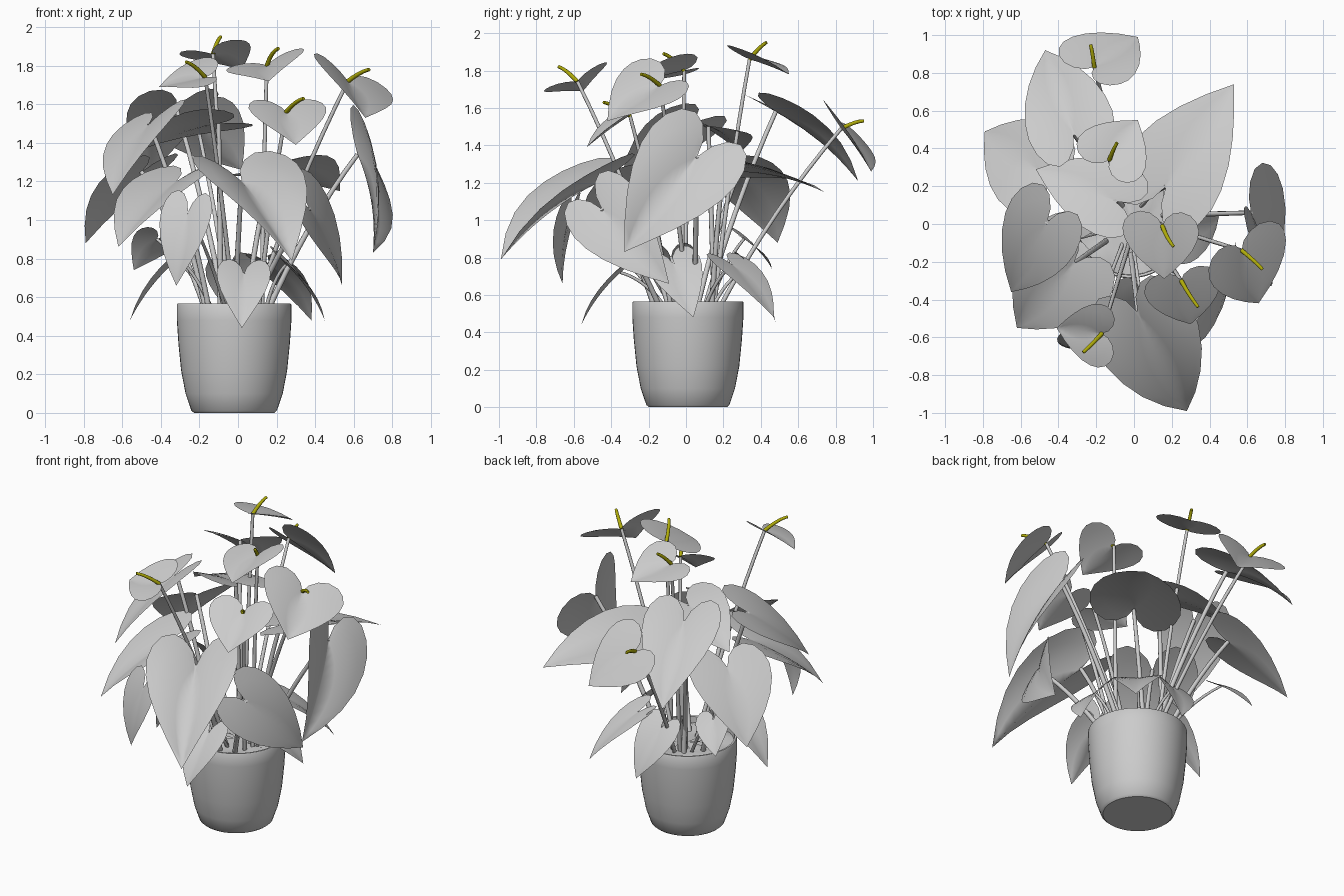
import bpy, bmesh, math, random
from mathutils import Vector

random.seed(4)
cube = bpy.data.objects.get("Cube")
if cube:
    bpy.data.objects.remove(cube, do_unlink=True)


def material(name, rgb):
    mat = bpy.data.materials.new(name)
    mat.use_nodes = True
    mat.diffuse_color = (*rgb, 1)
    mat.node_tree.nodes["Principled BSDF"].inputs["Base Color"].default_value = (*rgb, 1)
    return mat


GREY = material("pale grey", (0.6, 0.6, 0.6))
YELLOW = material("olive yellow", (0.43, 0.41, 0.003))


def finish(bm, name, mat, angle=50):
    """Turn a bmesh into a smooth shaded object."""
    mesh = bpy.data.meshes.new(name)
    bm.to_mesh(mesh)
    bm.free()
    mesh.materials.append(mat)
    obj = bpy.data.objects.new(name, mesh)
    bpy.context.collection.objects.link(obj)
    bpy.ops.object.select_all(action="DESELECT")
    obj.select_set(True)
    bpy.context.view_layer.objects.active = obj
    bpy.ops.object.shade_smooth_by_angle(angle=math.radians(angle))
    return obj


def lathe(name, profile, centre, mat, steps=48):
    bm = bmesh.new()
    verts = [bm.verts.new((r, 0, z)) for r, z in profile]
    edges = [bm.edges.new(pair) for pair in zip(verts, verts[1:])]
    bmesh.ops.spin(bm, geom=verts + edges, cent=(0, 0, 0), axis=(0, 0, 1),
                   angle=math.tau, steps=steps)
    bmesh.ops.remove_doubles(bm, verts=bm.verts, dist=0.0005)
    bmesh.ops.recalc_face_normals(bm, faces=bm.faces)
    bmesh.ops.translate(bm, verts=bm.verts, vec=centre)
    return finish(bm, name, mat, 40)


def tube(name, start, bend, end, radii, mat, sides=8, steps=8):
    """Round tube along a quadratic curve, tapered from radii[0] to radii[1]."""
    bm = bmesh.new()
    rings = []
    for i in range(steps + 1):
        t = i / steps
        centre = start * (1 - t) ** 2 + bend * (2 * t * (1 - t)) + end * t * t
        along = ((bend - start) * (1 - t) + (end - bend) * t).normalized()
        side = along.cross(Vector((0.3, 1, 0.2))).normalized()
        other = along.cross(side)
        radius = radii[0] + (radii[1] - radii[0]) * t
        rings.append([bm.verts.new(centre + radius * (side * math.cos(a) + other * math.sin(a)))
                      for a in (math.tau * k / sides for k in range(sides))])
    for low, high in zip(rings, rings[1:]):
        for k in range(sides):
            n = (k + 1) % sides
            bm.faces.new((low[k], low[n], high[n], high[k]))
    bm.faces.new(rings[0])
    bm.faces.new(rings[-1])
    bmesh.ops.recalc_face_normals(bm, faces=bm.faces)
    return finish(bm, name, mat)


# Half outline of a heart shaped blade: (along the midrib, across)
HEART = [(0, 0), (-0.14, 0.05), (-0.25, 0.15), (-0.29, 0.27), (-0.24, 0.39), (-0.12, 0.47),
         (0.03, 0.5), (0.2, 0.48), (0.4, 0.41), (0.6, 0.3), (0.8, 0.16), (1, 0)]


def blade(name, base, tip, normal, width, fold, arch=0.1):
    """Heart shaped leaf, folded up along its midrib and arched lengthwise."""
    axis = tip - base
    length = axis.length
    axis.normalize()
    up = (normal - axis * normal.dot(axis)).normalized()
    side = axis.cross(up)
    rows = 4
    bm = bmesh.new()
    for sign in (-1, 1):
        grid = []
        for i, (along, across) in enumerate(HEART):
            rib = i / (len(HEART) - 1)
            row = []
            for k in range(rows + 1):
                f = k / rows
                s = rib + (along - rib) * f
                w = across * f * width
                rise = fold * w * (1 - 0.9 * w / width) + arch * length * s * (1 - s) * 2
                row.append(bm.verts.new(base + axis * s * length + side * sign * w + up * rise))
            grid.append(row)
        for a, b in zip(grid, grid[1:]):
            for k in range(rows):
                quad = (a[k], a[k + 1], b[k + 1], b[k])
                bm.faces.new(quad if sign < 0 else quad[::-1])
    bmesh.ops.remove_doubles(bm, verts=bm.verts, dist=0.0005)
    bm.normal_update()
    if sum(f.normal.dot(up) for f in bm.faces) < 0:
        bmesh.ops.reverse_faces(bm, faces=bm.faces)
    return finish(bm, name, GREY, 80)


POT = Vector((-0.02, 0.01, 0))


def stalk(name, top, radius):
    """Stalk rising from the soil to the notch of a blade."""
    flat = Vector((top.x, top.y, 0)) - POT
    swing = Vector((random.uniform(-1, 1), random.uniform(-1, 1), 0)) * 0.04
    root = POT + flat.normalized() * min(0.13, flat.length) + swing + Vector((0, 0, 0.5))
    bend = (root + top) / 2 + Vector((0, 0, 0.07)) - flat * 0.04
    tube(name, root, bend, top, (radius * 1.3, radius), GREY)


# Pot with a hollow rim, and lumpy soil
lathe("pot", [(0, 0), (0.208, 0), (0.222, 0.012), (0.252, 0.1), (0.275, 0.22), (0.289, 0.36),
              (0.297, 0.48), (0.297, 0.56), (0.293, 0.566), (0.28, 0.564), (0.277, 0.5)], POT, GREY)
soil = lathe("soil", [(0, 0.535), (0.06, 0.53), (0.12, 0.53), (0.18, 0.53), (0.23, 0.53),
                      (0.28, 0.525)], POT, GREY, 24)
for v in soil.data.vertices:
    v.co.z += random.uniform(-0.012, 0.012)

# Leaves: notch, tip, facing direction, width, fold
LARGE_LEAVES = [
    ((0.02, -0.47, 1.2), (0.28, -0.99, 0.79), (0.22, -0.6, 0.75), 0.56, 0.7),
    ((-0.46, 0.01, 1.5), (-0.65, -0.36, 1.13), (-0.62, -0.47, 0.6), 0.46, 0.15),
    ((0.62, 0.06, 1.34), (0.7, -0.33, 0.83), (0.9, 0.08, 0.4), 0.56, 0.55),
    ((0.37, -0.45, 1.06), (0.54, -0.09, 0.66), (0.78, -0.42, 0.33), 0.42, 0.2),
    ((-0.32, -0.21, 1.2), (-0.62, -0.55, 0.86), (-0.45, -0.4, 0.75), 0.54, 0.3),
    ((-0.5, 0.28, 1.25), (-0.79, 0.49, 0.88), (-0.7, 0.45, 0.55), 0.52, 0.15),
    ((-0.32, 0.48, 1.58), (-0.47, 0.92, 1.21), (-0.2, 0.5, 0.8), 0.47, 0.35),
    ((0.17, 0.2, 1.26), (0.53, 0.74, 1.15), (0, 0.36, 0.94), 0.56, 0.15),
    ((-0.1, 0.12, 1.5), (-0.52, 0.29, 1.36), (-0.28, 0.38, 0.88), 0.43, 0.2),
]
SMALL_LEAVES = [
    ((0.03, -0.35, 0.72), (0.02, -0.56, 0.44), (0, -0.75, 0.6), 0.28, 0.3),
    ((-0.26, -0.62, 1.04), (-0.32, -0.66, 0.66), (-0.35, -0.9, 0.1), 0.28, 0.25),
    ((-0.31, -0.08, 0.8), (-0.56, -0.05, 0.48), (-0.78, 0.12, 0.58), 0.29, 0.2),
    ((0.18, 0.25, 0.76), (0.38, 0.47, 0.48), (0.45, 0.45, 0.75), 0.3, 0.15),
    ((0.25, -0.07, 0.77), (0.45, 0.04, 0.48), (0.75, 0, 0.6), 0.29, 0.2),
    ((-0.04, 0.32, 0.74), (0.03, 0.48, 0.45), (-0.1, 0.75, 0.6), 0.26, 0.2),
    ((-0.42, 0.31, 0.9), (-0.54, 0.46, 0.74), (-0.1, 0.8, 0.58), 0.23, 0.15),
]
for label, table, radius in (("large", LARGE_LEAVES, 0.012), ("small", SMALL_LEAVES, 0.008)):
    for n, (base, tip, facing, width, fold) in enumerate(table, 1):
        base, tip, facing = map(Vector, (base, tip, facing))
        blade(f"{label}_leaf_{n}", base, tip, facing, width, fold)
        stalk(f"{label}_leaf_stalk_{n}", base, radius)

# Flowers: notch, tip and facing of the bract, width, end of the spike
FLOWERS = [
    ((-0.21, 0.83, 1.49), (0.02, 0.99, 1.26), (0, 0.7, 0.7), 0.45, (-0.23, 0.95, 1.53)),
    ((-0.13, 0.34, 1.86), (0.02, 0.55, 1.78), (0.05, 0.42, 0.9), 0.4, (-0.09, 0.43, 1.95)),
    ((0.15, -0.01, 1.8), (0.16, -0.29, 1.72), (-0.25, -0.25, 0.9), 0.42, (0.21, -0.12, 1.89)),
    ((-0.17, -0.58, 1.74), (-0.41, -0.55, 1.69), (-0.2, -0.4, 0.9), 0.37, (-0.27, -0.68, 1.82)),
    ((0.57, -0.14, 1.72), (0.66, -0.42, 1.53), (0.52, -0.25, 0.75), 0.51, (0.68, -0.24, 1.78)),
    ((0.25, -0.3, 1.56), (0.3, -0.53, 1.39), (0.12, -0.6, 0.8), 0.41, (0.34, -0.44, 1.63)),
]
for n, (base, tip, facing, width, spike) in enumerate(FLOWERS, 1):
    base, tip, facing, spike = map(Vector, (base, tip, facing, spike))
    blade(f"flower_bract_{n}", base, tip, facing, width, 0.3, 0.03)
    stalk(f"flower_stalk_{n}", base, 0.01)
    bend = (base + spike) / 2 + facing.normalized() * 0.03
    tube(f"flower_spike_{n}", base, bend, spike, (0.012, 0.009), YELLOW)
